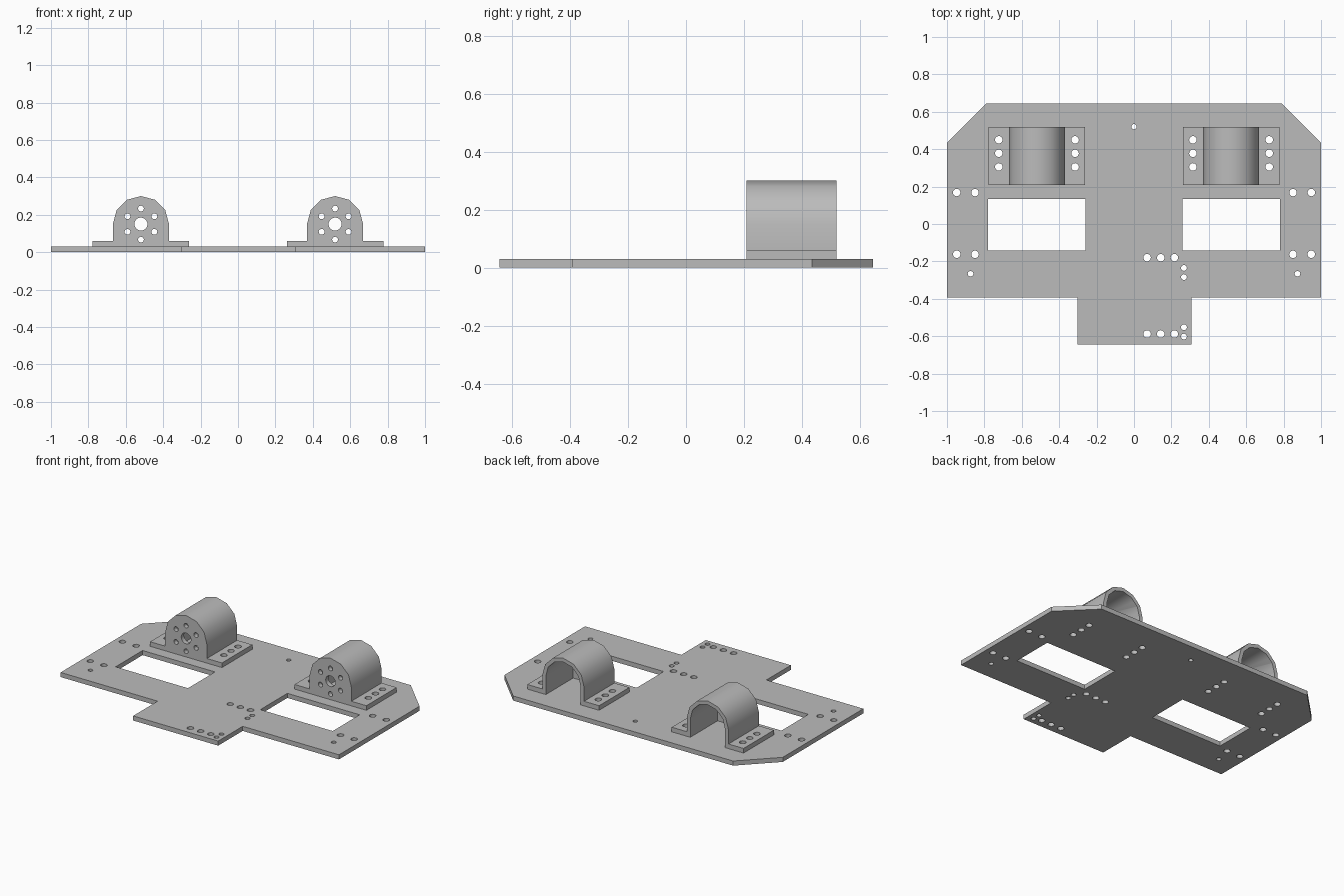
import bpy, bmesh, math
from mathutils import Matrix

if "Cube" in bpy.data.objects:
    bpy.data.objects.remove(bpy.data.objects["Cube"])

grey = bpy.data.materials.new("plain grey")
grey.diffuse_color = (0.5, 0.5, 0.5, 1)
grey.use_nodes = True
grey.node_tree.nodes["Principled BSDF"].inputs["Base Color"].default_value = grey.diffuse_color


def circle(x, y, r, n=20):
    return [(x + r * math.cos(2 * math.pi * i / n), y + r * math.sin(2 * math.pi * i / n))
            for i in range(n)]


def rect(x0, x1, y0, y1):
    return [(x0, y0), (x1, y0), (x1, y1), (x0, y1)]


def prism(name, loops, lo, hi, upright=False):
    """Extrude filled outlines (with holes) along z, or along y when upright."""
    cu = bpy.data.curves.new(name, 'CURVE')
    cu.dimensions, cu.fill_mode, cu.extrude = '2D', 'BOTH', (hi - lo) / 2
    for loop in loops:
        sp = cu.splines.new('POLY')
        sp.points.add(len(loop) - 1)
        for p, (x, y) in zip(sp.points, loop):
            p.co = (x, y, 0, 1)
        sp.use_cyclic_u = True
    tmp = bpy.data.objects.new(name + "_outline", cu)
    bpy.context.collection.objects.link(tmp)
    dg = bpy.context.evaluated_depsgraph_get()
    me = bpy.data.meshes.new_from_object(tmp.evaluated_get(dg))
    bpy.data.objects.remove(tmp)
    mid = (lo + hi) / 2
    if upright:
        me.transform(Matrix.Translation((0, mid, 0)) @ Matrix.Rotation(math.pi / 2, 4, 'X'))
    else:
        me.transform(Matrix.Translation((0, 0, mid)))
    bm = bmesh.new()
    bm.from_mesh(me)
    bmesh.ops.remove_doubles(bm, verts=bm.verts, dist=1e-5)
    bmesh.ops.recalc_face_normals(bm, faces=bm.faces)
    bm.to_mesh(me)
    bm.free()
    me.materials.clear()
    me.materials.append(grey)
    ob = bpy.data.objects.new(name, me)
    bpy.context.collection.objects.link(ob)
    return ob


def cut(ob, cutter):
    m = ob.modifiers.new("cut", 'BOOLEAN')
    m.operation, m.solver, m.object = 'DIFFERENCE', 'EXACT', cutter
    bpy.context.view_layer.objects.active = ob
    bpy.ops.object.modifier_apply(modifier=m.name)
    bpy.data.objects.remove(cutter)


def smooth(ob):
    bpy.ops.object.select_all(action='DESELECT')
    ob.select_set(True)
    bpy.context.view_layer.objects.active = ob
    bpy.ops.object.shade_smooth_by_angle(angle=math.radians(35))


# base plate outline, windows and bolt holes
BX, BOLT_X, BOLT_Y = 0.519, 0.204, (0.305, 0.378, 0.45)
loops = [[(-0.79, 0.645), (-1, 0.435), (-1, -0.392), (-0.303, -0.392), (-0.303, -0.643),
          (0.308, -0.643), (0.308, -0.392), (1, -0.392), (1, 0.435), (0.79, 0.645)]]
loops.append(circle(0, 0.52, 0.014))
for s in (-1, 1):
    loops.append(rect(*sorted((s * 0.26, s * 0.78)), -0.142, 0.135))
    loops += [circle(s * x, y, 0.02) for x in (0.85, 0.948) for y in (0.168, -0.162)]
    loops.append(circle(s * 0.874, -0.266, 0.015))
    loops += [circle(s * BX + t * BOLT_X, y, 0.02) for t in (-1, 1) for y in BOLT_Y]
loops += [circle(x, y, 0.02) for x in (0.07, 0.143, 0.216) for y in (-0.18, -0.588)]
loops += [circle(0.267, y, 0.0155) for y in (-0.235, -0.284, -0.552, -0.602)]
smooth(prism("base_plate", loops, 0, 0.03))


# motor brackets: flanged arch with a drilled front wall
def arch(r, cz):
    return [(r * math.cos(math.pi * i / 6), cz + r * math.sin(math.pi * i / 6)) for i in range(7)]


def make_bracket(name, x):
    CZ, W = 0.15, 0.258
    profile = [(-W, 0.03), (W, 0.03), (W, 0.06), (0.15, 0.06)] + arch(0.15, CZ) \
        + [(-0.15, 0.06), (-W, 0.06)]
    holes = [circle(0, CZ, 0.035)]
    for i in range(6):
        a = math.pi / 6 + i * math.pi / 3
        holes.append(circle(0.083 * math.cos(a), CZ + 0.083 * math.sin(a), 0.0155))
    ob = prism(name, [profile] + holes, 0.208, 0.519, True)
    cut(ob, prism("cavity", [[(-0.125, 0.0), (0.125, 0.0)] + arch(0.125, CZ)], 0.238, 0.6, True))
    cut(ob, prism("bolts", [circle(t * BOLT_X, y, 0.02) for t in (-1, 1) for y in BOLT_Y],
                  0.0, 0.1))
    ob.location.x = x
    smooth(ob)


make_bracket("left_motor_bracket", -BX)
make_bracket("right_motor_bracket", BX)
